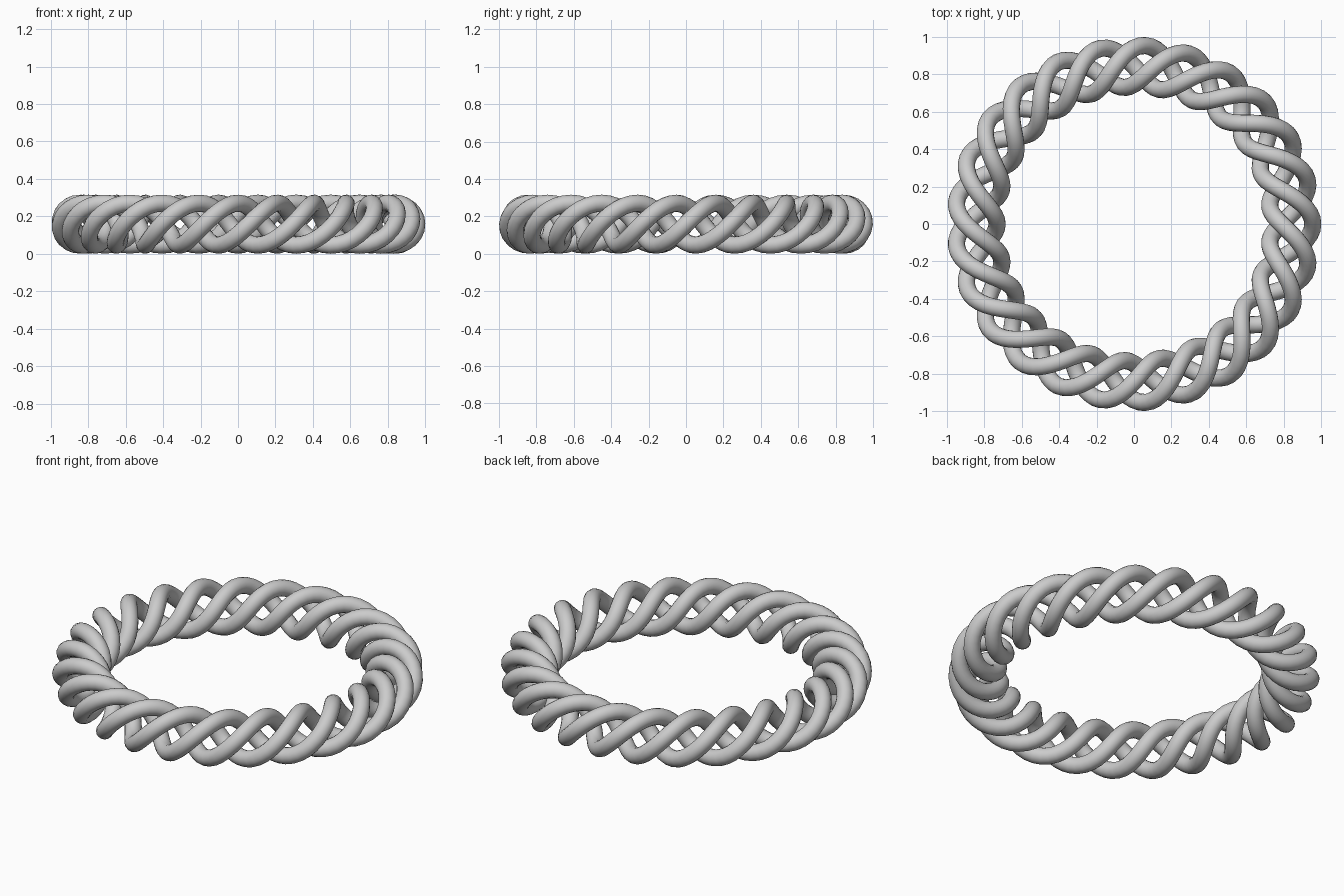
import bpy
from math import sin, cos, pi

if "Cube" in bpy.data.objects:
    bpy.data.objects.remove(bpy.data.objects["Cube"])

# One closed strand: goes 3 times round the ring while coiling 25 times
LAPS, COILS = 3, 25
RING_R, COIL_R, TUBE_R = 0.843, 0.112, 0.046
N = 600

curve = bpy.data.curves.new("braided_ring", 'CURVE')
curve.dimensions = '3D'
curve.bevel_depth = TUBE_R
curve.bevel_resolution = 6
curve.use_fill_caps = False
path = curve.splines.new('POLY')
path.points.add(N - 1)
for i, p in enumerate(path.points):
    t = 2 * pi * i / N
    r = RING_R + COIL_R * cos(COILS * t)
    p.co = (r * cos(LAPS * t), r * sin(LAPS * t),
            COIL_R + TUBE_R + COIL_R * sin(COILS * t), 1)
path.use_cyclic_u = True
path.use_smooth = True

ring = bpy.data.objects.new("braided_ring", curve)
bpy.context.collection.objects.link(ring)

# Turn the swept tube into a smooth mesh
bpy.context.view_layer.objects.active = ring
ring.select_set(True)
bpy.ops.object.convert(target='MESH')
bpy.ops.object.shade_smooth()
